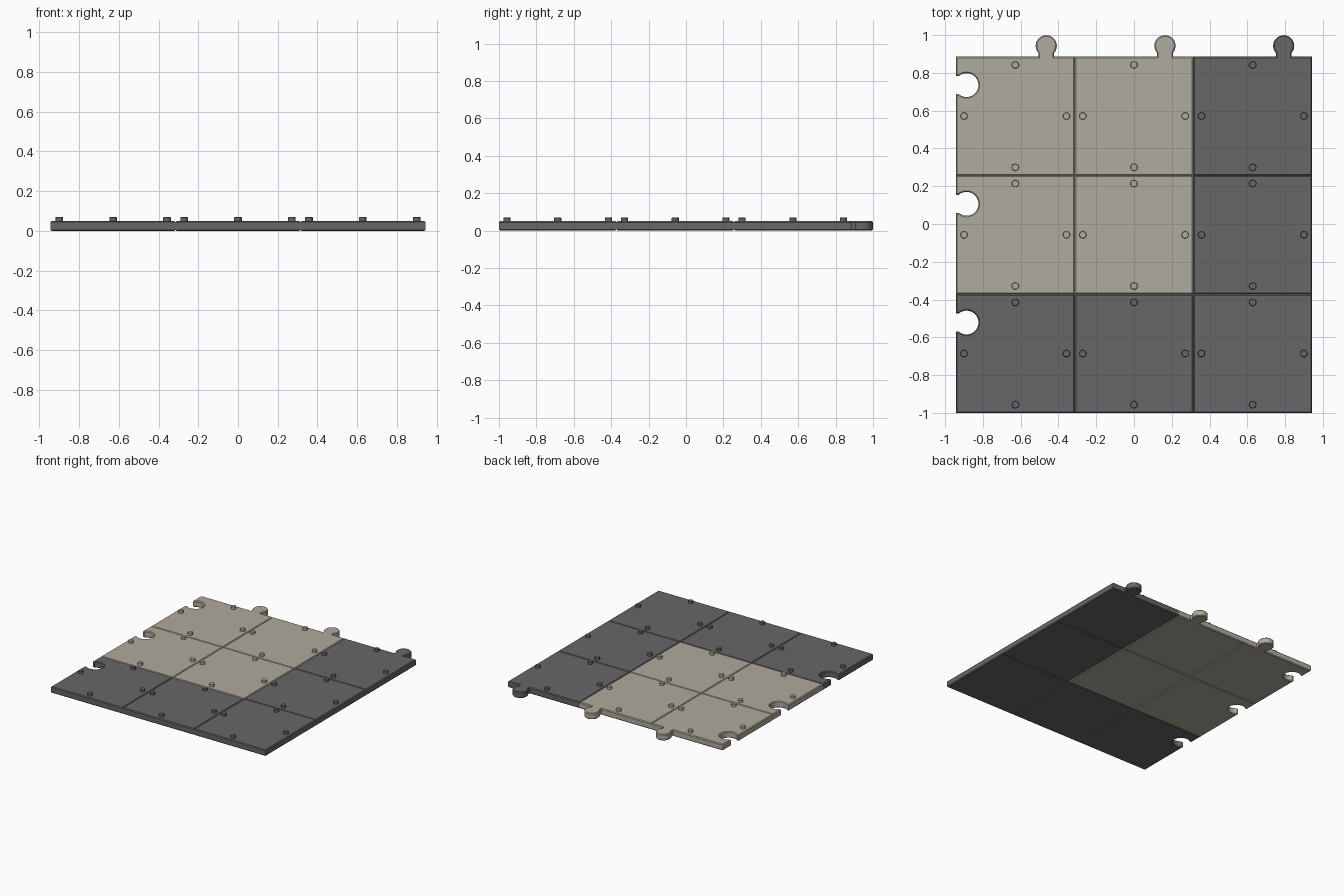
import bpy
import bmesh
from math import acos, asin, cos, sin, pi, radians

cube = bpy.data.objects.get("Cube")
if cube:
    bpy.data.objects.remove(cube)

TILE, THICK, CHAMFER = 0.6285, 0.05, 0.006
HALF = TILE / 2
FRONT_EDGE = -1.0
JOINT = 0.164                      # joint offset from the tile centre
TAB_R, TAB_NECK = 0.056, 0.042
SLOT_R, SLOT_NECK = 0.063, 0.048
STUD_R, STUD_H, STUD_OFF = 0.019, 0.02, 0.271


def make_material(name, rgb):
    mat = bpy.data.materials.new(name)
    mat.use_nodes = True
    mat.diffuse_color = (*rgb, 1)
    bsdf = next(n for n in mat.node_tree.nodes if n.type == 'BSDF_PRINCIPLED')
    bsdf.inputs["Base Color"].default_value = (*rgb, 1)
    bsdf.inputs["Roughness"].default_value = 0.7
    return mat


def arc(cx, cy, r, start, end, steps=30):
    angles = [start + (end - start) * i / steps for i in range(steps + 1)]
    return [(cx + r * cos(a), cy + r * sin(a)) for a in angles]


def finish(bm, name, mat, location):
    mesh = bpy.data.meshes.new(name)
    bmesh.ops.recalc_face_normals(bm, faces=bm.faces)
    bm.to_mesh(mesh)
    bm.free()
    mesh.materials.append(mat)
    obj = bpy.data.objects.new(name, mesh)
    obj.location = location
    bpy.context.collection.objects.link(obj)
    bpy.ops.object.select_all(action='DESELECT')
    obj.select_set(True)
    bpy.context.view_layer.objects.active = obj
    bpy.ops.object.shade_smooth_by_angle(angle=radians(30))
    return obj


def tile_outline(tab, slot):
    pts = [(-HALF, -HALF), (HALF, -HALF), (HALF, HALF)]
    if tab:                        # round tab on the back edge
        dip = acos(TAB_NECK / TAB_R)
        pts.append((JOINT + TAB_NECK, HALF))
        pts += arc(JOINT, HALF + 0.058, TAB_R, -dip, pi + dip)
        pts.append((JOINT - TAB_NECK, HALF))
    pts.append((-HALF, HALF))
    if slot:                       # round slot in the right-hand edge
        open_angle = pi - asin(SLOT_NECK / SLOT_R)
        pts.append((-HALF, JOINT + SLOT_NECK))
        pts += arc(-HALF + 0.056, JOINT, SLOT_R, open_angle, -open_angle)
        pts.append((-HALF, JOINT - SLOT_NECK))
    return pts


def make_tile(name, mat, location, tab, slot):
    bm = bmesh.new()
    base = bm.faces.new([bm.verts.new((x, y, 0)) for x, y in tile_outline(tab, slot)])
    top = bmesh.ops.extrude_face_region(bm, geom=[base], use_keep_orig=True)["geom"]
    for v in top:
        if isinstance(v, bmesh.types.BMVert):
            v.co.z = THICK
    bmesh.ops.recalc_face_normals(bm, faces=bm.faces)
    # chamfer the upper and lower rims
    rims = [e for e in bm.edges if e.verts[0].co.z == e.verts[1].co.z]
    bmesh.ops.bevel(bm, geom=rims, offset=CHAMFER, segments=1, profile=0.5,
                    affect='EDGES', clamp_overlap=False)
    return finish(bm, name, mat, location)


def make_stud(name, mat, location):
    bm = bmesh.new()
    bmesh.ops.create_cone(bm, cap_ends=True, segments=24, radius1=STUD_R,
                          radius2=STUD_R, depth=STUD_H + 0.004)
    rim = [e for e in bm.edges if all(v.co.z > 0 for v in e.verts)]
    bmesh.ops.bevel(bm, geom=rim, offset=0.002, segments=1, affect='EDGES')
    return finish(bm, name, mat, location)


dark = make_material("dark grey", (0.135, 0.135, 0.14))
tan = make_material("warm light grey", (0.43, 0.405, 0.34))

# Three by three tiles, counted from the front right corner
for row in range(3):
    for col in range(3):
        mat = tan if row > 0 and col < 2 else dark
        x = (col - 1) * TILE
        y = FRONT_EDGE + HALF + row * TILE
        label = f"row_{row + 1}_column_{col + 1}"
        make_tile(f"tile_{label}", mat, (x, y, 0), tab=row == 2, slot=col == 0)
        # Four studs, one near the middle of each side
        for side, dx, dy in (("front", 0, -1), ("back", 0, 1),
                             ("right", -1, 0), ("left", 1, 0)):
            make_stud(f"stud_{side}_{label}", mat,
                      (x + dx * STUD_OFF, y + dy * STUD_OFF,
                       THICK + STUD_H / 2 - 0.002))
